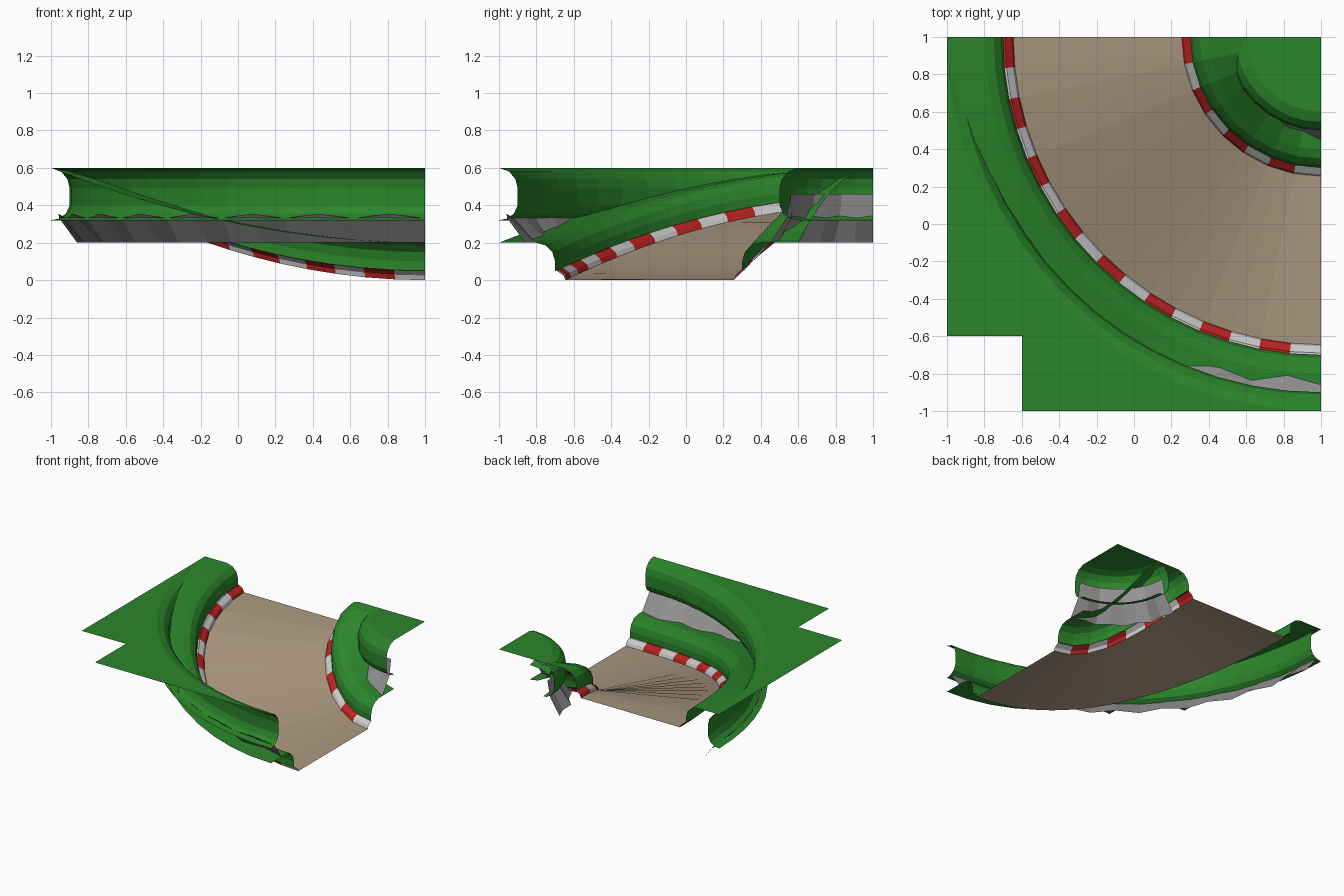
import bpy
from math import sin, cos, pi

if "Cube" in bpy.data.objects:
    bpy.data.objects.remove(bpy.data.objects["Cube"])

CX, CY = 1.0, 1.0          # centre of the quarter turn
OUT, INN = 16, 8           # segments of the outer and inner arcs


def material(name, rgb):
    m = bpy.data.materials.new(name)
    m.diffuse_color = (*rgb, 1)
    m.use_nodes = True
    m.node_tree.nodes["Principled BSDF"].inputs["Base Color"].default_value = m.diffuse_color
    return m


GRASS = material("grass", (0.024, 0.235, 0.024))
SAND = material("sand", (0.40, 0.31, 0.21))
RED = material("red", (0.50, 0.016, 0.016))
WHITE = material("white", (0.58, 0.58, 0.58))
ROCK = material("rock", (0.30, 0.29, 0.29))


def slope(t):
    """Height of the road: 0.4 at the back end, 0 at the right end."""
    return 0.4 * cos(t) ** 2


def polar(r, t, z):
    return (CX - r * cos(t), CY - r * sin(t), z)


def make(name, verts, faces, mats):
    me = bpy.data.meshes.new(name)
    me.from_pydata(verts, [], faces)
    for m in mats:
        me.materials.append(m)
    me.update()
    ob = bpy.data.objects.new(name, me)
    bpy.context.collection.objects.link(ob)
    return ob


def strip(name, rows, mats, flip=False):
    """Skin a list of equal rows of points; materials alternate per row."""
    k = len(rows[0])
    verts = [p for row in rows for p in row]
    faces = []
    for i in range(len(rows) - 1):
        for j in range(k - 1):
            a = i * k + j
            f = (a, a + 1, a + k + 1, a + k)
            faces.append(f[::-1] if flip else f)
    ob = make(name, verts, faces, mats)
    for p in ob.data.polygons:
        p.material_index = (p.index // (k - 1)) % len(mats)
    return ob


def sweep(name, profile, n, mats, follow=True, zigzag=None, flip=False):
    """Sweep (radius, height) points round the turn, optionally following the road."""
    rows = []
    for i in range(n + 1):
        t = i / n * pi / 2
        base = slope(t) if follow else 0
        row = []
        for j, (r, z) in enumerate(profile):
            dr, dz = zigzag[j] if zigzag and i % 2 else (0, 0)
            row.append(polar(r + dr, t, z + dz + base))
        rows.append(row)
    return strip(name, rows, mats, flip)


def mirrored(profile, shift):
    """Reflect a profile in radius for the inner side of the turn."""
    return [(shift - r, z) for r, z in profile]


# Road surface: 16 segments outside, meeting the 8 chords inside
def inner_point(i):
    def at(k):
        t = k / INN * pi / 2
        return polar(0.745, t, slope(t))
    a, b = at(i // 2), at((i + 1) // 2)
    return tuple((p + q) / 2 for p, q in zip(a, b))


road = []
for i in range(OUT + 1):
    t = i / OUT * pi / 2
    road.append([inner_point(i), polar(1.645, t, slope(t))])
strip("road", road, [SAND], flip=True)

# Striped kerbs
kerb = [(1.645, 0.0), (1.655, 0.025), (1.69, 0.05), (1.70, 0.05)]
sweep("outer_kerb", kerb, OUT, [RED, WHITE], flip=True)
sweep("inner_kerb", mirrored(kerb, 2.39), INN, [RED, WHITE])

# Lower grass banks with a ledge, sloping with the road
bank = [(1.70, 0.05), (1.70, 0.10), (1.715, 0.15), (1.75, 0.185), (1.80, 0.20), (2.0, 0.20)]
sweep("outer_bank", bank, OUT, [GRASS], flip=True)
sweep("inner_bank", mirrored(bank, 2.40), INN, [GRASS])

# Level upper grass walls with rounded lips
wall = [(2.0, 0.32), (1.96, 0.328), (1.92, 0.355), (1.90, 0.40), (1.90, 0.49),
        (1.912, 0.54), (1.945, 0.58), (2.0, 0.60)]
sweep("outer_wall", wall, OUT, [GRASS], follow=False, flip=True)
sweep("inner_wall", mirrored(wall, 2.40), INN, [GRASS], follow=False)

# Jagged rock cliffs under the walls
sweep("outer_cliff", [(1.86, 0.20), (1.955, 0.33)], OUT, [ROCK], follow=False,
      zigzag=[(-0.045, 0), (0.015, 0.025)], flip=True)
sweep("inner_cliff", [(0.55, 0.20), (0.465, 0.33), (0.44, 0.46)], INN, [ROCK], follow=False,
      zigzag=[(-0.03, 0), (-0.02, 0), (0, 0)])

# Flat ground on top: notched outer corner and the inner hilltop
arc = [polar(2.0, i / OUT * pi / 2, 0.6) for i in range(OUT + 1)]
corner = arc + [(-0.6, -1, 0.6), (-0.6, -0.6, 0.6), (-1, -0.6, 0.6)]
make("outer_ground", corner, [tuple(range(len(corner)))[::-1]], [GRASS])
cap = [polar(0.4, i / INN * pi / 2, 0.6) for i in range(INN + 1)] + [(CX, CY, 0.6)]
make("inner_ground", cap, [tuple(range(len(cap)))], [GRASS])
